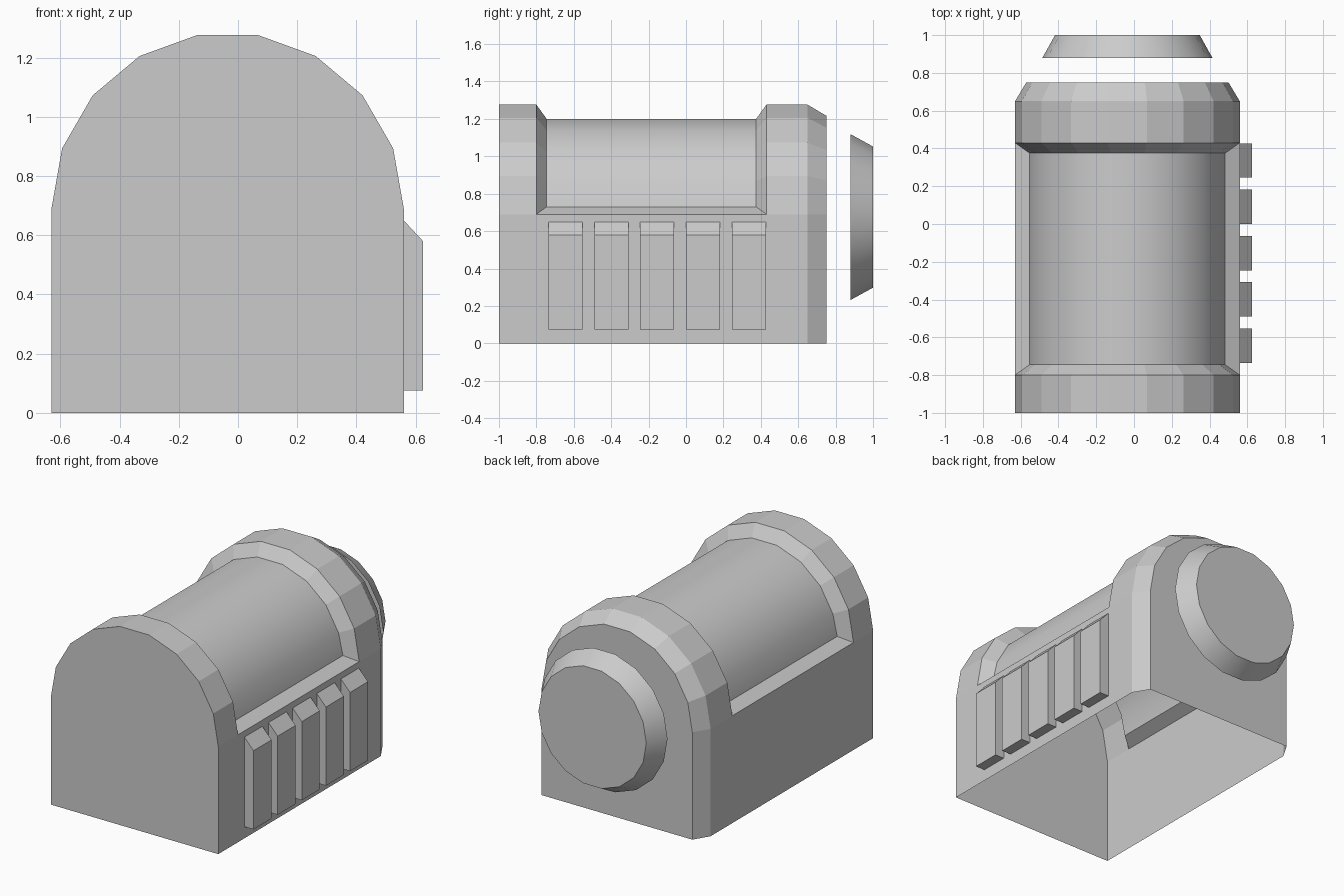
import bpy, bmesh, math

if "Cube" in bpy.data.objects:
    bpy.data.objects.remove(bpy.data.objects["Cube"])

CX, CZ = -0.035, 0.69      # axis of the arched roof
R_OUT, R_BACK, R_IN = 0.595, 0.535, 0.518
SEG = 9                    # sides of the half-round roof


def finish(name, bm):
    bmesh.ops.recalc_face_normals(bm, faces=bm.faces[:])
    me = bpy.data.meshes.new(name)
    bm.to_mesh(me)
    bm.free()
    ob = bpy.data.objects.new(name, me)
    bpy.context.collection.objects.link(ob)
    return ob


def arc(r, lift=0.0):
    pts = [(CX + r * math.cos(math.pi * i / SEG), CZ + r * math.sin(math.pi * i / SEG))
           for i in range(SEG + 1)]
    pts[0] = (pts[0][0], CZ + lift)
    pts[-1] = (pts[-1][0], CZ + lift)
    return pts


def arch(r):
    return [(CX + r, 0)] + arc(r) + [(CX - r, 0)]


def chain(bm, pts, y):
    return [bm.verts.new((x, y, z)) for x, z in pts]


def bridge(bm, a, b, smooth=False):
    for i in range(len(a) - 1):
        f = bm.faces.new((a[i], a[i + 1], b[i + 1], b[i]))
        f.smooth = smooth


# Main housing: arched shell, open underneath, with a recessed roof
bm = bmesh.new()
front = chain(bm, arch(R_OUT), -1.0)
rim_a = chain(bm, arch(R_OUT), -0.80)
rim_b = chain(bm, arch(R_OUT), 0.43)
shoulder = chain(bm, arch(R_OUT), 0.65)
back = chain(bm, arch(R_BACK), 0.75)
in_a = chain(bm, arc(R_IN, 0.04), -0.745)
in_b = chain(bm, arc(R_IN, 0.04), 0.375)
bm.faces.new(front)
bm.faces.new(back)
bridge(bm, front, rim_a)
bridge(bm, rim_b, shoulder)
bridge(bm, shoulder, back)
# lower side walls
bridge(bm, rim_a[:2], rim_b[:2])
bridge(bm, rim_a[-2:], rim_b[-2:])
# recess: sloped ends, smooth barrel and side ledges
bridge(bm, rim_a[1:-1], in_a)
bridge(bm, in_a, in_b, smooth=True)
bridge(bm, in_b, rim_b[1:-1])
for o, i in ((1, 0), (-2, -1)):
    bm.faces.new((rim_a[o], rim_b[o], in_b[i], in_a[i]))
finish("housing", bm)

# Five sloped-top ribs on the right side
for k in range(5):
    y0 = -0.735 + k * 0.245
    prof = [(0.56, 0.075), (0.625, 0.075), (0.625, 0.58), (0.56, 0.65)]
    bm = bmesh.new()
    a, b = chain(bm, prof, y0), chain(bm, prof, y0 + 0.182)
    bm.faces.new(a)
    bm.faces.new(b)
    bridge(bm, a, b)       # side against the wall stays open
    finish(f"side_rib_{k + 1}", bm)

# Tapered round cap floating behind the housing
bm = bmesh.new()


def ring(r, y):
    n = 2 * SEG
    return chain(bm, [(CX + r * math.cos(2 * math.pi * i / n),
                       0.675 + r * math.sin(2 * math.pi * i / n)) for i in range(n)], y)


big, small = ring(0.45, 0.88), ring(0.383, 1.0)
bridge(bm, big + big[:1], small + small[:1], smooth=True)
bm.faces.new(small)
finish("rear_cap", bm)
